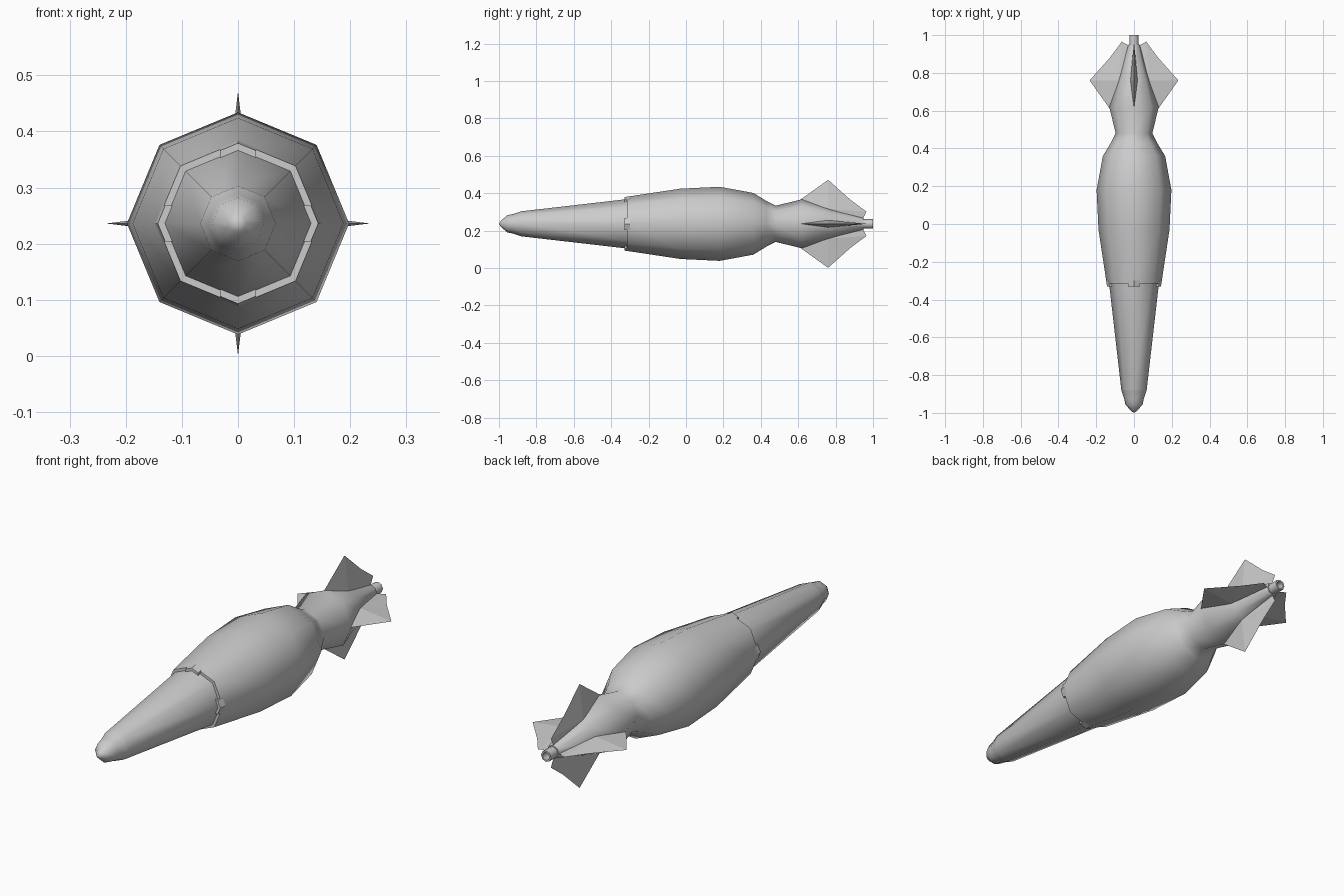
import bpy, bmesh, math
from mathutils import Matrix, Vector

cube = bpy.data.objects.get("Cube")
if cube:
    bpy.data.objects.remove(cube)

AXIS_Z = 0.236


def material(name, value):
    m = bpy.data.materials.new(name)
    m.use_nodes = True
    colour = (value, value, value, 1)
    m.diffuse_color = colour
    m.node_tree.nodes["Principled BSDF"].inputs["Base Color"].default_value = colour
    return m


GREY = material("plain grey", 0.6)


def finish(name, bm, smooth=None):
    bmesh.ops.recalc_face_normals(bm, faces=bm.faces)
    mesh = bpy.data.meshes.new(name)
    bm.to_mesh(mesh)
    bm.free()
    mesh.materials.append(GREY)
    ob = bpy.data.objects.new(name, mesh)
    bpy.context.collection.objects.link(ob)
    ob.location.z = AXIS_Z
    if smooth:
        bpy.ops.object.select_all(action='DESELECT')
        ob.select_set(True)
        bpy.context.view_layer.objects.active = ob
        bpy.ops.object.shade_smooth_by_angle(angle=math.radians(smooth))
    return ob


def lathe(name, profile, smooth=60, sides=8):
    """Sweep (y, radius) pairs round the long axis, with a corner at the top."""
    bm = bmesh.new()
    rings = []
    for y, r in profile:
        ring = []
        for i in range(sides):
            a = math.tau * i / sides
            ring.append(bm.verts.new((r * math.sin(a), y, r * math.cos(a))))
        rings.append(ring)
    for lower, upper in zip(rings, rings[1:]):
        for i in range(sides):
            j = (i + 1) % sides
            bm.faces.new((lower[i], lower[j], upper[j], upper[i]))
    bmesh.ops.remove_doubles(bm, verts=bm.verts, dist=0.0002)
    return finish(name, bm, smooth)


# Nose tip and tapering front section
lathe("nose_tip", [(-1, 0), (-0.99, 0.016), (-0.955, 0.046), (-0.925, 0.052),
                   (-0.895, 0.062), (-0.88, 0.067)])
lathe("front_section", [(-0.89, 0.063), (-0.88, 0.067), (-0.28, 0.136)])

# Main body with a stepped front rim, waist and tapering tail
lathe("body", [(-0.315, 0.128), (-0.315, 0.145), (-0.03, 0.188), (0.18, 0.198),
               (0.36, 0.165), (0.43, 0.122), (0.48, 0.097), (0.62, 0.131),
               (0.77, 0.083), (0.95, 0.03), (0.95, 0.02)])

# Open exhaust tube
lathe("tail_tube", [(0.94, 0.025), (1, 0.025), (1, 0.017), (0.95, 0.017), (0.95, 0)])


def rim_tab(name, turn):
    """Short locking tab that wraps over one corner of the rim."""
    bm = bmesh.new()
    half, slope = 0.032, math.tan(math.radians(22.5))
    grid = []
    for y, r in ((-0.33, 0.128), (-0.33, 0.143), (-0.3, 0.1475)):
        grid.append([bm.verts.new((x, y, r - abs(x) * slope)) for x in (-half, 0, half)])
    for a, b in zip(grid, grid[1:]):
        for i in range(2):
            bm.faces.new((a[i], a[i + 1], b[i + 1], b[i]))
    for i in (0, 2):
        bm.faces.new([row[i] for row in grid])
    bmesh.ops.transform(bm, matrix=Matrix.Rotation(turn, 4, 'Y'), verts=bm.verts)
    finish(name, bm, 40)


def fin(name, turn):
    """Sharp-edged fin: a fan from a thick root ridge to a thin outline."""
    bm = bmesh.new()
    outline = [(0.61, 0.128), (0.76, 0.235), (0.88, 0.128), (0.965, 0.065),
               (0.945, 0.026)]
    rim = [bm.verts.new((0, y, r)) for y, r in outline]
    for side in (-1, 1):
        ridge = bm.verts.new((side * 0.019, 0.76, 0.08))
        for a, b in zip(rim, rim[1:]):
            bm.faces.new((ridge, a, b))
    bmesh.ops.transform(bm, matrix=Matrix.Rotation(turn, 4, 'Y'), verts=bm.verts)
    finish(name, bm)


for n, place in enumerate(("top", "left", "bottom", "right")):
    rim_tab("rim_tab_" + place, n * math.pi / 2)
    fin("tail_fin_" + place, n * math.pi / 2)
